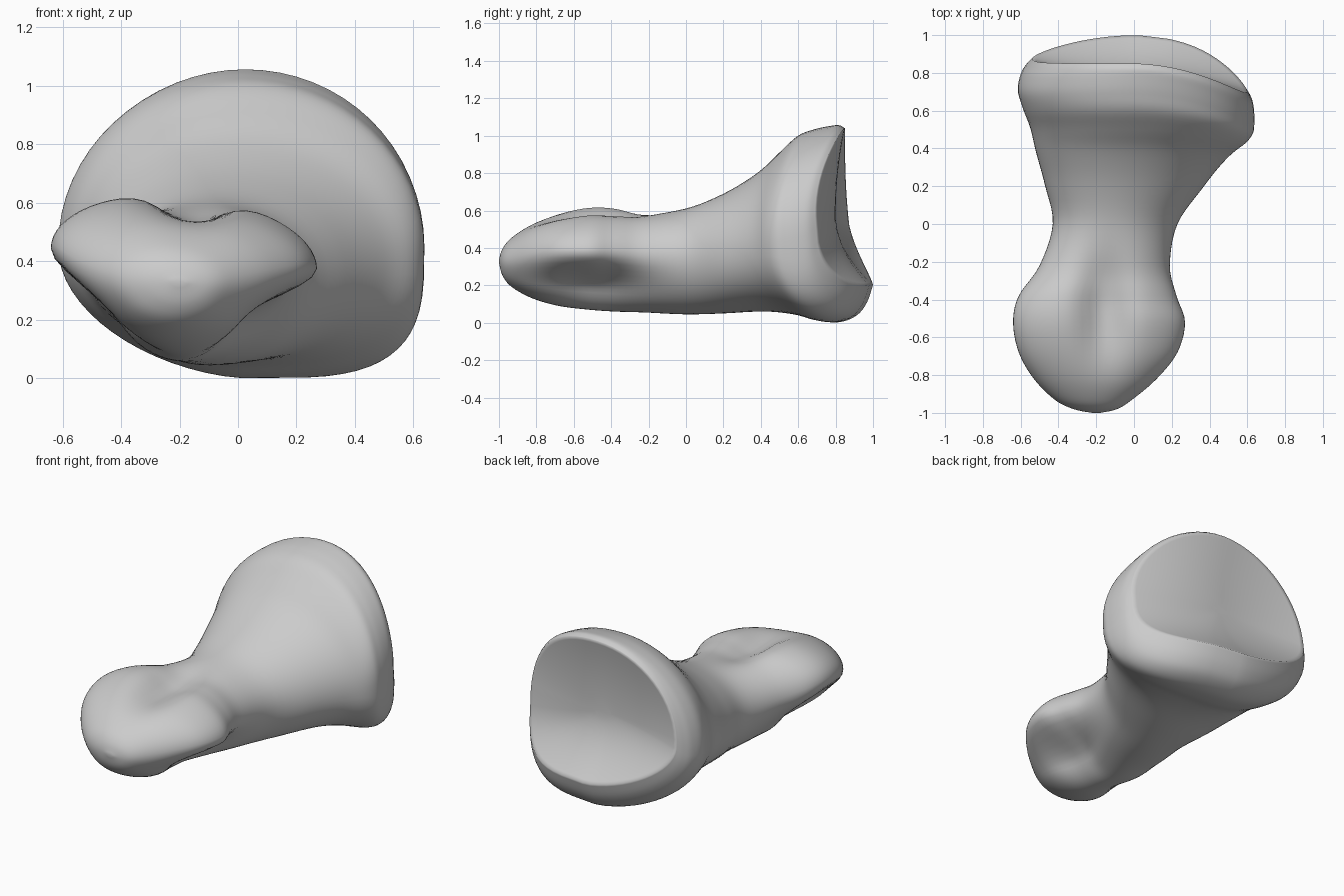
import bpy
import bmesh
from math import sin, cos, exp, pi

cube = bpy.data.objects.get("Cube")
if cube:
    bpy.data.objects.remove(cube)

SIDES = 64
STEPS = 5

# Key cross-sections: y, right edge, left edge, widest height, bottom, top
SECTIONS = [
    (-1.0, -.22, -.18, .33, .32, .34),
    (-.98, -.32, -.09, .33, .25, .4),
    (-.93, -.42, -.01, .34, .19, .46),
    (-.82, -.53, .12, .37, .13, .535),
    (-.68, -.61, .23, .4, .09, .59),
    (-.52, -.64, .27, .41, .07, .625),
    (-.38, -.61, .225, .4, .06, .625),
    (-.22, -.5, .19, .37, .055, .605),
    (0, -.43, .23, .35, .045, .615),
    (.2, -.47, .37, .36, .05, .69),
    (.38, -.52, .5, .39, .06, .8),
    (.5, -.55, .59, .42, .045, .91),
    (.6, -.59, .63, .44, .012, 1.0),
    (.69, -.615, .637, .45, .003, 1.035),
    (.77, -.6, .635, .46, .04, 1.052),
    (.82, -.57, .625, .48, .11, 1.056),
    (.85, -.54, .6, .52, .2, 1.04),
]


def blend(a, b, c, d, t):
    """Smooth curve through b and c."""
    return b + .5 * t * (c - a + t * (2 * a - 5 * b + 4 * c - d + t * (3 * (b - c) + d - a)))


def smooth(t):
    t = min(1, max(0, t))
    return t * t * (3 - 2 * t)


def bump(value, centre, width):
    return exp(-((value - centre) / width) ** 2)


def ring(section):
    """Points of one cross-section, with knuckles at the head and a slanted base."""
    y, right, left, mid, low, high = section
    head = bump(y, -.52, .28)
    flare = smooth((y - .15) / .7)
    centre, half = (left + right) / 2, (left - right) / 2
    points = []
    for i in range(SIDES):
        a = 2 * pi * i / SIDES
        c, s = cos(a), sin(a)
        under = max(0, -s)
        slant = .15 * ((1 - s) / 2) ** 2.7
        if c > 0 and s < 0:
            power = 1 - .45 * flare
            c, s = c ** power, -(-s) ** power
        # Undercut knuckles
        x = centre + half * c * (1 - (.5 + .06 * c) * head * smooth(under * 1.5))
        z = mid + s * (high - mid if s > 0 else mid - low)
        z -= .035 * head * c * (1 - under)
        # Groove between the knuckles, uneven corners under the base
        z -= .1 * bump(y, -.46, .27) * bump(x, -.16, .13) * max(0, s)
        z -= flare * under * (.1 * min(0, x) + .05 * max(0, x - .15))
        slant -= .45 * max(0, x + .02) ** 2
        points.append((x, y + flare * slant, z))
    return points


def dish(rim, size):
    """Rim shrunk towards the hollow middle of the joint socket."""
    depth = 1 - size ** 2
    return [(x * size + .02 * (1 - size), y + (.8 - y) * depth, z * size + .58 * (1 - size))
            for x, y, z in rim]


# Shaft, head and flared base
rings = []
for k in range(len(SECTIONS) - 1):
    keys = [SECTIONS[min(max(k + j, 0), len(SECTIONS) - 1)] for j in (-1, 0, 1, 2)]
    for n in range(STEPS):
        rings.append(ring([blend(*v, n / STEPS) for v in zip(*keys)]))
rim = ring(SECTIONS[-1])
rings.append(rim)

# Hollow socket at the back
rings += [dish(rim, s / 10) for s in (9.6, 9, 8, 7, 6, 5, 4, 3, 2, 1)]

bm = bmesh.new()
loops = [[bm.verts.new(p) for p in points] for points in rings]
for a, b in zip(loops, loops[1:]):
    for i in range(SIDES):
        j = (i + 1) % SIDES
        bm.faces.new((a[i], a[j], b[j], b[i]))
bm.faces.new(loops[0])
bm.faces.new(loops[-1])
bmesh.ops.recalc_face_normals(bm, faces=bm.faces)
for face in bm.faces:
    face.smooth = True
mesh = bpy.data.meshes.new("finger_bone")
bm.to_mesh(mesh)
bm.free()
bone = bpy.data.objects.new("finger_bone", mesh)
bpy.context.collection.objects.link(bone)

# Plain grey surface
grey = bpy.data.materials.new("plain_grey")
grey.use_nodes = True
colour = (.6, .6, .6, 1)
grey.diffuse_color = colour
grey.node_tree.nodes["Principled BSDF"].inputs["Base Color"].default_value = colour
mesh.materials.append(grey)
